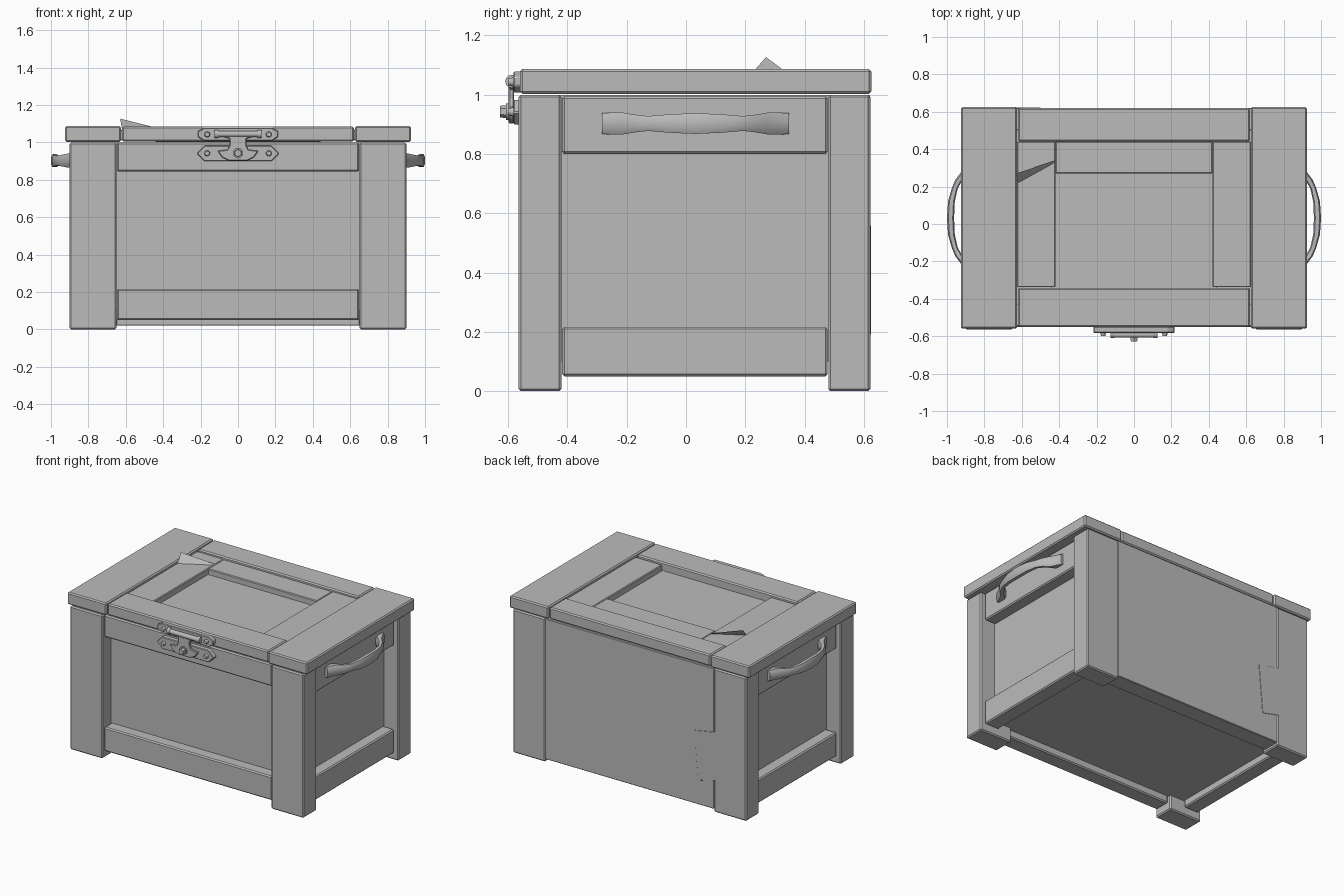
import bpy, bmesh, math
from mathutils import Vector

if "Cube" in bpy.data.objects:
    bpy.data.objects.remove(bpy.data.objects["Cube"])

grey = bpy.data.materials.new("plain grey")
grey.diffuse_color = (0.5, 0.5, 0.5, 1)
grey.use_nodes = True
grey.node_tree.nodes["Principled BSDF"].inputs["Base Color"].default_value = grey.diffuse_color


def finish(name, bm, bevel=0.0, smooth=False):
    bmesh.ops.recalc_face_normals(bm, faces=bm.faces)
    me = bpy.data.meshes.new(name)
    bm.to_mesh(me)
    bm.free()
    me.materials.append(grey)
    ob = bpy.data.objects.new(name, me)
    bpy.context.collection.objects.link(ob)
    if bevel:
        m = ob.modifiers.new("bevel", 'BEVEL')
        m.width, m.segments = bevel, 1
    if smooth:
        bpy.ops.object.select_all(action='DESELECT')
        ob.select_set(True)
        bpy.context.view_layer.objects.active = ob
        bpy.ops.object.shade_smooth_by_angle(angle=math.radians(40))
    return ob


def board(name, x, y, z, bevel=0.008):
    """Box between the given (low, high) limits."""
    bm = bmesh.new()
    bmesh.ops.create_cube(bm, size=1)
    for v in bm.verts:
        for i, (lo, hi) in enumerate((x, y, z)):
            v.co[i] = lo if v.co[i] < 0 else hi
    return finish(name, bm, bevel)


def plate(name, outline, y_back, y_front, bevel=0.004):
    """Extrude an (x, z) outline along y."""
    bm = bmesh.new()
    f = bm.faces.new([bm.verts.new((px, y_back, pz)) for px, pz in outline])
    ext = bmesh.ops.extrude_face_region(bm, geom=[f])
    for v in ext['geom']:
        if isinstance(v, bmesh.types.BMVert):
            v.co.y = y_front
    return finish(name, bm, bevel)


def rod(name, center, r, length, axis, sides=12, tip=1.0):
    """Cylinder or tapered stud along an axis."""
    bm = bmesh.new()
    bmesh.ops.create_cone(bm, cap_ends=True, segments=sides, radius1=r,
                          radius2=r * tip, depth=length)
    rot = Vector(axis).to_track_quat('Z', 'Y')
    for v in bm.verts:
        v.co = rot @ v.co + Vector(center)
    return finish(name, bm, smooth=sides > 6)


def span(s, a, b):
    return (a, b) if s > 0 else (-b, -a)


# Legs, side panels, side rails and lid end boards
for s, side in ((-1, "left"), (1, "right")):
    board(f"{side}_front_leg", span(s, 0.65, 0.90), (-0.565, -0.42), (0, 1.0))
    board(f"{side}_back_leg", span(s, 0.65, 0.90), (0.48, 0.622), (0, 1.0))
    board(f"{side}_panel", span(s, 0.74, 0.79), (-0.43, 0.49), (0.1, 1.0), 0)
    board(f"{side}_top_rail", span(s, 0.76, 0.87), (-0.418, 0.478), (0.80, 0.995))
    board(f"{side}_bottom_rail", span(s, 0.76, 0.87), (-0.418, 0.478), (0.05, 0.217))
    board(f"{side}_lid_end", span(s, 0.625, 0.925), (-0.56, 0.625), (1.003, 1.087))
    board(f"{side}_lid_strip", span(s, 0.42, 0.625), (-0.338, 0.442), (1.01, 1.07), 0.005)

# Front, back and floor
board("front_panel", (-0.66, 0.66), (-0.47, -0.43), (0.1, 1.0), 0)
board("front_top_rail", (-0.648, 0.648), (-0.55, -0.44), (0.845, 1.0))
board("front_bottom_rail", (-0.648, 0.648), (-0.55, -0.44), (0.05, 0.217))
board("back_panel", (-0.652, 0.652), (0.50, 0.621), (0.02, 1.0), 0.004)
board("floor", (-0.78, 0.78), (-0.45, 0.55), (0.10, 0.13), 0)

# Patch let into the back beside one leg
plate("back_patch", [(-0.66, 0.22), (-0.53, 0.19), (-0.50, 0.53), (-0.66, 0.56)],
      0.60, 0.6235, 0.001)

# Lid middle boards and sunken centre
board("lid_front_board", (-0.62, 0.62), (-0.552, -0.342), (1.005, 1.085))
board("lid_back_board", (-0.62, 0.62), (0.442, 0.62), (1.005, 1.085))
board("lid_back_strip", (-0.42, 0.42), (0.27, 0.442), (1.01, 1.068), 0.005)
board("lid_centre", (-0.44, 0.44), (-0.35, 0.29), (1.003, 1.028), 0)

# Lifted splinter on the lid
bm = bmesh.new()
a, b, c, d = [bm.verts.new(p) for p in ((-0.62, 0.22, 1.07), (-0.63, 0.27, 1.127),
                                        (-0.42, 0.34, 1.075), (-0.43, 0.32, 1.065))]
for tri in ((a, b, c), (a, c, d), (a, d, b), (b, d, c)):
    bm.faces.new(tri)
finish("lid_splinter", bm)


# Carrying handles: octagonal section swept along a bow, wide at both feet
def handle(name, s):
    half = [(0.315, 0.86, 0.030, 0.036), (0.245, 0.895, 0.030, 0.037),
            (0.205, 0.935, 0.020, 0.030), (0.16, 0.958, 0.016, 0.025),
            (0.09, 0.976, 0.018, 0.031), (0.0, 0.981, 0.019, 0.035)]
    stations = [(-t, *r) for t, *r in half] + half[-2::-1]
    bm = bmesh.new()
    rings = []
    for t, x, hx, hz in stations:
        ring = []
        for dx, dz in ((1, .5), (.6, 1), (-.6, 1), (-1, .5),
                       (-1, -.5), (-.6, -1), (.6, -1), (1, -.5)):
            ring.append(bm.verts.new((s * (x + dx * hx), 0.032 + t, 0.903 + dz * hz)))
        rings.append(ring)
    for r1, r2 in zip(rings, rings[1:]):
        for i in range(8):
            j = (i + 1) % 8
            bm.faces.new((r1[i], r1[j], r2[j], r2[i]))
    bm.faces.new(rings[0])
    bm.faces.new(rings[-1])
    finish(name, bm, smooth=True)


handle("right_handle", 1)
handle("left_handle", -1)


# Latch plates with pointed ends
def mirrored(right):
    return right + [(-x, z) for x, z in reversed(right)]


plate("latch_upper_plate", mirrored([(0.11, 1.008), (0.18, 1.008), (0.215, 1.03),
                                     (0.215, 1.06), (0.18, 1.078)]), -0.55, -0.582)
plate("latch_lower_plate", mirrored([(0.18, 0.90), (0.22, 0.94), (0.18, 0.983),
                                     (0.07, 0.983)]), -0.545, -0.582)
# Swinging hasp: hinge tab, stem and flared foot
plate("latch_hasp", mirrored([(0.05, 0.903), (0.085, 0.92), (0.11, 0.955), (0.055, 0.962),
                              (0.045, 0.985), (0.045, 1.02), (0.08, 1.03), (0.08, 1.055)]),
      -0.58, -0.598)
rod("latch_hinge_pin", (0, -0.592, 1.045), 0.016, 0.24, (1, 0, 0))
for x in (-0.115, 0.115):
    rod("latch_hinge_knuckle", (x, -0.588, 1.045), 0.022, 0.022, (1, 0, 0))
for x in (-0.165, 0.165):
    for z in (1.043, 0.942):
        rod("latch_stud", (x, -0.588, z), 0.017, 0.024, (0, -1, 0), 10, 0.7)
rod("latch_bolt_collar", (0, -0.60, 0.943), 0.028, 0.014, (0, -1, 0), 12)
rod("latch_bolt", (0, -0.61, 0.943), 0.023, 0.036, (0, -1, 0), 6, 0.85)
